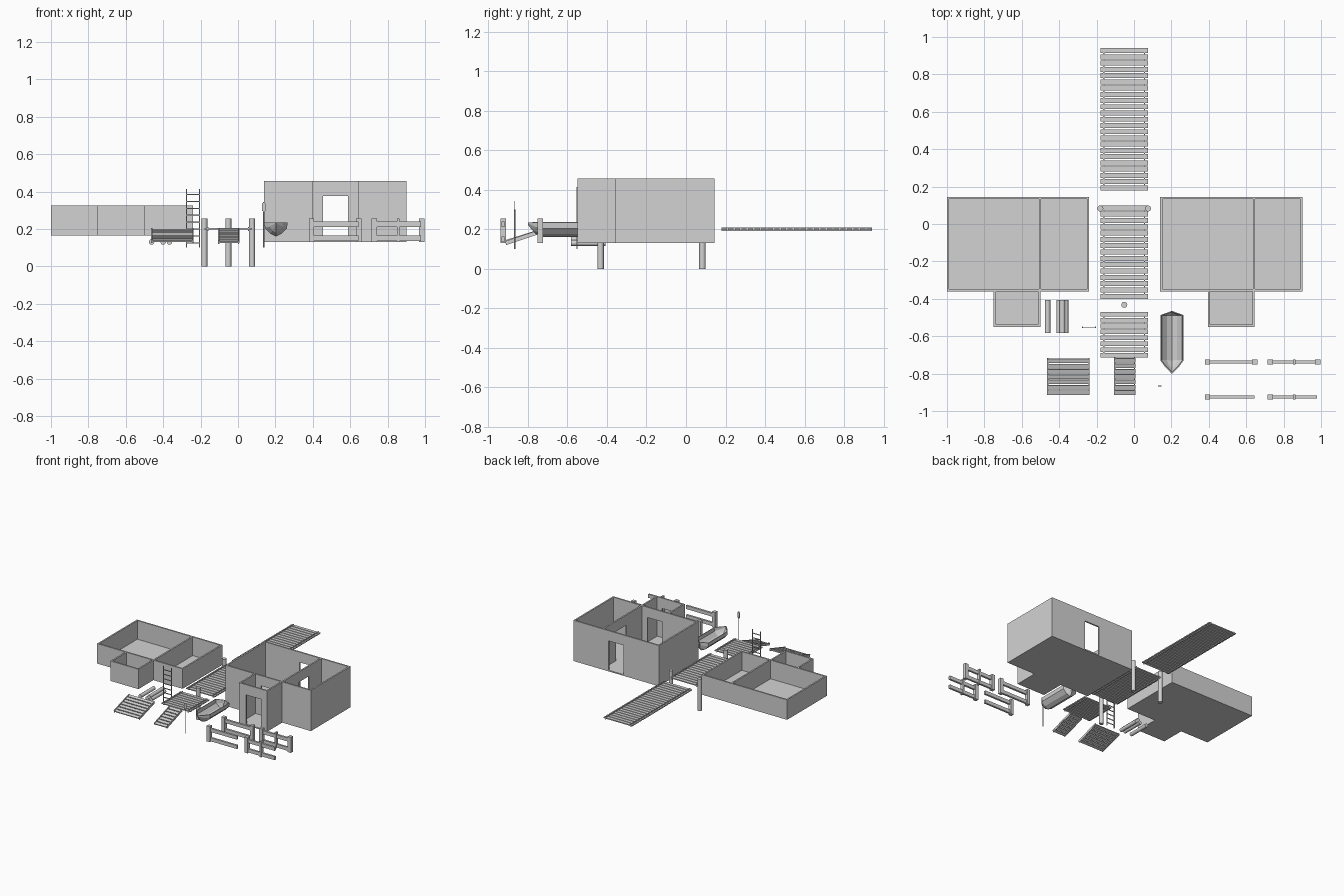
import bpy, bmesh, math
from mathutils import Matrix, Vector

cube = bpy.data.objects.get("Cube")
if cube:
    bpy.data.objects.remove(cube, do_unlink=True)

grey = bpy.data.materials.new("plain_grey")
grey.use_nodes = True
GREY = (0.65, 0.65, 0.65, 1)
grey.diffuse_color = GREY
grey.node_tree.nodes["Principled BSDF"].inputs["Base Color"].default_value = GREY


def box(bm, x0, x1, y0, y1, z0, z1):
    size = Matrix.Diagonal((x1 - x0, y1 - y0, z1 - z0, 1))
    centre = Matrix.Translation(((x0 + x1) / 2, (y0 + y1) / 2, (z0 + z1) / 2))
    return bmesh.ops.create_cube(bm, size=1, matrix=centre @ size)["verts"]


def finish(bm, name):
    bmesh.ops.recalc_face_normals(bm, faces=bm.faces)
    mesh = bpy.data.meshes.new(name)
    bm.to_mesh(mesh)
    bm.free()
    mesh.materials.append(grey)
    obj = bpy.data.objects.new(name, mesh)
    bpy.context.collection.objects.link(obj)
    return obj


def cylinder(name, centre, radius, length, along_y=False):
    bm = bmesh.new()
    turn = Matrix.Rotation(math.pi / 2, 4, "X") if along_y else Matrix()
    bmesh.ops.create_cone(bm, cap_ends=True, segments=16, radius1=radius, radius2=radius,
                          depth=length, matrix=Matrix.Translation(centre) @ turn)
    obj = finish(bm, name)
    bpy.ops.object.select_all(action="DESELECT")
    obj.select_set(True)
    bpy.context.view_layer.objects.active = obj
    bpy.ops.object.shade_smooth_by_angle(angle=math.radians(40))


# Roofless houses: floors plus walls, with optional doorways
T = 0.012


def wall(bm, axis, a0, a1, pos, z0, z1, door=None, head=0):
    def piece(p, q, low, high):
        if axis == "x":
            box(bm, p, q, pos, pos + T, low, high)
        else:
            box(bm, pos, pos + T, p, q, low, high)
    if door:
        piece(a0, door[0], z0, z1)
        piece(door[1], a1, z0, z1)
        piece(door[0], door[1], head, z1)
    else:
        piece(a0, a1, z0, z1)


def house(name, x, porch_x, inner_x, z0, z1, door=None, side_door=None):
    back, front, porch_y, width, porch_w = 0.145, -0.36, -0.55, 0.76, 0.25
    floor, head = z0 + 0.01, z0 + 0.245
    bm = bmesh.new()
    box(bm, x, x + width, front, back, z0, floor)
    box(bm, porch_x, porch_x + porch_w, porch_y, front, z0, floor)
    wall(bm, "x", x, x + width, back - T, floor, z1, door, head)
    wall(bm, "x", x, x + width, front, floor, z1, door, head)
    wall(bm, "x", porch_x, porch_x + porch_w, porch_y, floor, z1, door, head)
    for pos in (x, x + width - T):
        wall(bm, "y", front + T, back - T, pos, floor, z1)
    wall(bm, "y", front + T, back - T, inner_x, floor, z1, side_door, head)
    for pos in (porch_x, porch_x + porch_w - T):
        wall(bm, "y", porch_y + T, front, pos, floor, z1)
    finish(bm, name)


house("low_house", -1.0, -0.75, -0.508, 0.165, 0.325)
house("tall_house", 0.14, 0.395, 0.635, 0.13, 0.457, (0.455, 0.588), (-0.15, -0.02))


# Walkways and ramps: two side beams carrying evenly spaced planks
def planking(name, x0, x1, inset, y0, y1, count, z0=0.2, z1=0.2):
    bm = bmesh.new()
    length = math.hypot(y1 - y0, z1 - z0)
    for x in (x0 + inset, x1 - inset):
        box(bm, x - 0.003, x + 0.003, 0, length, -0.01, 0.01)
    pitch = (length + 0.007) / count
    for i in range(count):
        box(bm, x0, x1, i * pitch, (i + 1) * pitch - 0.007, -0.004, 0.004)
    slope = Matrix.Rotation(math.atan2(z1 - z0, y1 - y0), 4, "X")
    bm.transform(Matrix.Translation((0, y0, z0)) @ slope)
    finish(bm, name)


planking("back_walkway", -0.18, 0.075, 0.018, 0.18, 0.94, 23)
planking("middle_walkway", -0.18, 0.075, 0.018, -0.4, 0.1, 15)
planking("front_walkway", -0.18, 0.075, 0.018, -0.715, -0.47, 8)
planking("narrow_ramp", -0.107, 0.007, 0.004, -0.912, -0.718, 7, 0.13, 0.195)
planking("wide_ramp", -0.465, -0.237, 0.004, -0.912, -0.72, 7, 0.135, 0.195)

# Mooring posts
for name, x, y in (("left_post", 0.075, 0.083), ("right_post", -0.18, 0.083),
                   ("front_post", -0.052, -0.432)):
    cylinder(name, (x, y, 0.1275), 0.016, 0.255)

# Logs: one loose, three stacked
for i, (x, z) in enumerate(((-0.462, 0.13), (-0.4, 0.13), (-0.366, 0.13), (-0.383, 0.147))):
    cylinder("log_%d" % (i + 1), (x, -0.495, z), 0.0145, 0.175, True)

# Ladder
bm = bmesh.new()
for x in (-0.275, -0.205):
    box(bm, x - 0.003, x + 0.003, -0.555, -0.549, 0.1, 0.413)
for i in range(8):
    z = 0.125 + i * 0.037
    box(bm, -0.275, -0.205, -0.554, -0.55, z - 0.003, z + 0.003)
finish(bm, "ladder")

# Paddle
cylinder("paddle_shaft", (0.138, -0.866, 0.2), 0.003, 0.2)
bm = bmesh.new()
blade = box(bm, 0.128, 0.148, -0.868, -0.864, 0.29, 0.343)
bmesh.ops.bevel(bm, geom=[e for e in bm.edges if abs(e.verts[0].co.y - e.verts[1].co.y) > 0.001],
                offset=0.006, segments=3, affect="EDGES")
finish(bm, "paddle_blade")

# Boat: hull lofted from scaled cross-sections, given thickness inward
section = [(-1, 0), (-0.95, 0.4), (-0.5, 0.8), (0, 1), (0.5, 0.8), (0.95, 0.4), (1, 0)]
stations = [(-0.8, 0.002, 0.012), (-0.765, 0.036, 0.055), (-0.73, 0.062, 0.075),
            (-0.487, 0.062, 0.075), (-0.466, 0.004, 0.06)]
bm = bmesh.new()
rows = [[bm.verts.new((0.203 + sx * half, y, 0.235 - sz * depth)) for sx, sz in section]
        for y, half, depth in stations]
for a, b in zip(rows, rows[1:]):
    for i in range(len(section) - 1):
        bm.faces.new((a[i], a[i + 1], b[i + 1], b[i]))
hull = finish(bm, "boat")
# Outward means away from the hull's long axis
axis = Vector((0.203, 0, 0.235))
mid = max(hull.data.polygons, key=lambda p: p.area)
away = mid.center - axis
away.y = 0
if mid.normal.dot(away) < 0:
    hull.data.flip_normals()
shell = hull.modifiers.new("thickness", "SOLIDIFY")
shell.thickness = 0.006
shell.offset = -1


# Fences: two rails, corner posts and an optional slim middle post
def fence(name, x, y, end_post, middle_post):
    bm = bmesh.new()
    posts = [(x, 0.014)]
    if end_post:
        posts.append((x + 0.253, 0.014))
    if middle_post:
        posts.append((x + 0.127, 0.007))
    for px, half in posts:
        box(bm, px - half, px + half, y - 0.014, y + 0.014, 0.13, 0.255)
    for z in (0.15, 0.225):
        box(bm, x, x + 0.25, y - 0.008, y + 0.008, z - 0.014, z + 0.014)
    finish(bm, name)


fence("fence_back_inner", 0.393, -0.738, True, False)
fence("fence_front_inner", 0.393, -0.925, False, False)
fence("fence_back_outer", 0.729, -0.738, True, True)
fence("fence_front_outer", 0.729, -0.925, False, True)
